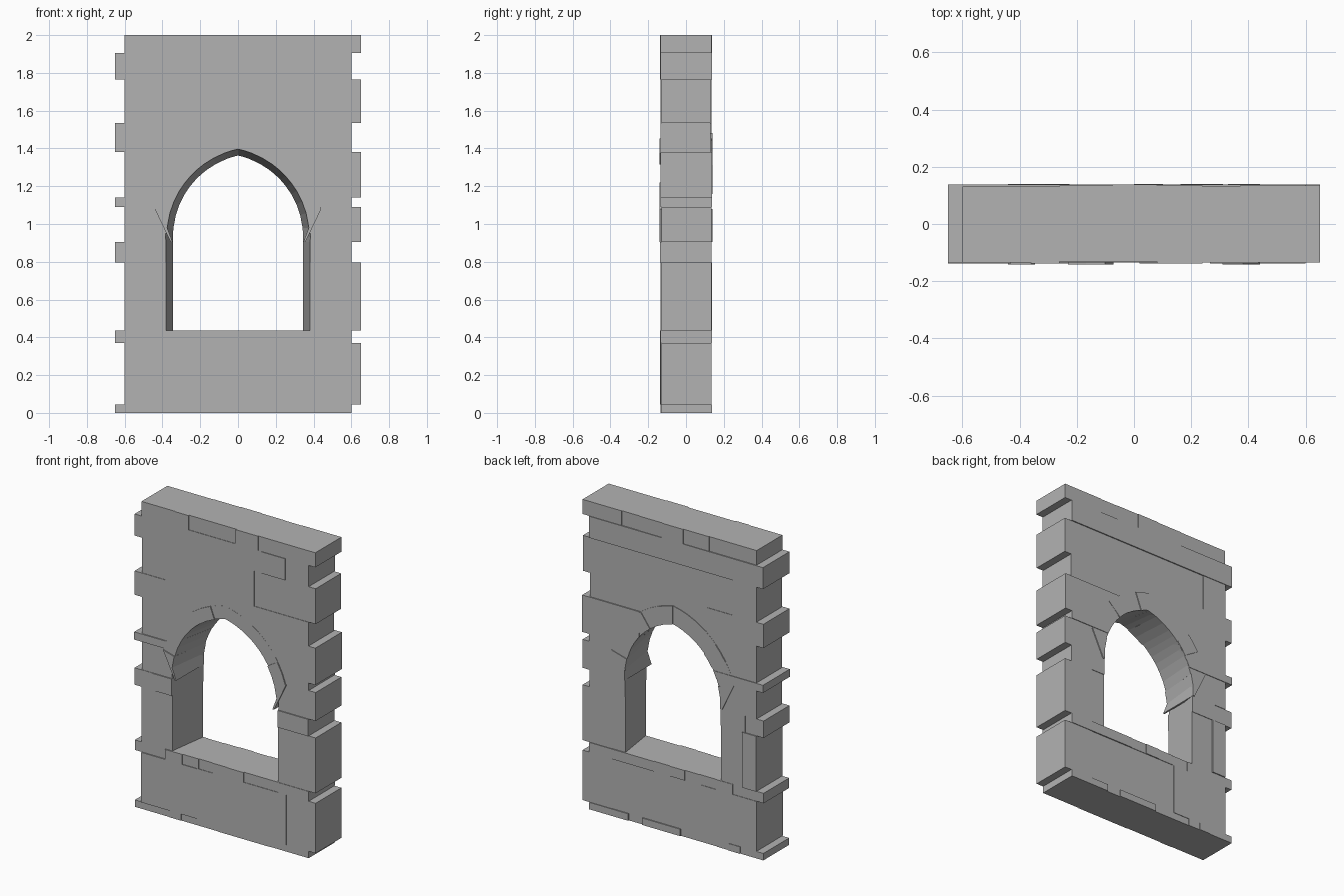
import bpy, bmesh, math, random

random.seed(4)
cube = bpy.data.objects.get("Cube")
if cube:
    bpy.data.objects.remove(cube)

stone = bpy.data.materials.new("grey_stone")
stone.use_nodes = True
COLOUR = (0.45, 0.45, 0.45, 1)
stone.diffuse_color = COLOUR
bsdf = stone.node_tree.nodes["Principled BSDF"]
bsdf.inputs["Base Color"].default_value = COLOUR
bsdf.inputs["Roughness"].default_value = 0.9

DEPTH = 0.137            # half thickness of the wall
CX, SPRING = 0.099, 0.93  # offset and height of the arch centres
R_BACK, R_FRONT, R_OUT = 0.444, 0.477, 0.56


def loft(name, front, back, y0, y1):
    """Solid between a front outline and a back outline of (x, z) points."""
    bm = bmesh.new()
    a = [bm.verts.new((x, y0, z)) for x, z in front]
    b = [bm.verts.new((x, y1, z)) for x, z in back]
    bm.faces.new(a)
    bm.faces.new(b[::-1])
    for i in range(len(a)):
        j = (i + 1) % len(a)
        bm.faces.new((a[j], a[i], b[i], b[j]))
    bmesh.ops.recalc_face_normals(bm, faces=bm.faces)
    mesh = bpy.data.meshes.new(name)
    bm.to_mesh(mesh)
    bm.free()
    mesh.materials.append(stone)
    ob = bpy.data.objects.new(name, mesh)
    bpy.context.collection.objects.link(ob)
    return ob


def on_arch(deg, r, side=-1):
    """Point on the arch; 180 degrees is the springing line."""
    a = math.radians(deg)
    return (-side * (CX + r * math.cos(a)), SPRING + r * math.sin(a))


def apex(r):
    return math.degrees(math.acos(-CX / r))


# Tapered opening, wider at the front, used to cut the courses
def opening(r, half):
    left = [on_arch(180 + (apex(r) - 180) * i / 10, r) for i in range(11)]
    right = [(-x, z) for x, z in left[-2::-1]]
    return ([(-half, 0.4), (-half, 0.905)] + left + right
            + [(half, 0.905), (half, 0.4)])


cutter = loft("opening_cutter", opening(R_FRONT + 0.01, 0.385),
              opening(R_BACK - 0.003, 0.34), -0.16, 0.16)
cutter.hide_render = True

# Courses of blocks, with ends stepping alternately left and right
levels = [0, .045, .37, .435, .795, .905, 1.09, 1.14, 1.38, 1.535, 1.765, 1.905, 2]
joints = {
    0: [-.485, -.4, -.315, -.2, -.055, .22, .32],
    1: [-.2, .44],
    2: [-.43, -.305, -.19, -.085, .02, .135, .38],
    3: [-.5, .44],
    4: [-.52],
    6: [-.43],
    7: [.24],
    8: [-.24],
    9: [-.43, .21],
    10: [-.35, .265, .435],
    11: [-.36, -.26, -.075, .08, .24, .37],
}
cut_blocks = []
for c, (z0, z1) in enumerate(zip(levels, levels[1:])):
    ends = (-.65, .60) if c % 2 == 0 else (-.60, .65)
    xs = [ends[0]] + joints.get(c, []) + [ends[1]]
    for k, (x0, x1) in enumerate(zip(xs, xs[1:])):
        rect = [(x0, z0), (x1, z0), (x1, z1), (x0, z1)]
        y0 = -random.choice((.131, .134, .138))
        y1 = random.choice((.131, .134, .138))
        block = loft(f"course_{c + 1}_block_{k + 1}", rect, rect, y0, y1)
        if 3 <= c <= 8:
            cut_blocks.append(block)

for block in cut_blocks:
    mod = block.modifiers.new("opening", "BOOLEAN")
    mod.operation = "DIFFERENCE"
    mod.solver = "EXACT"
    mod.object = cutter
bpy.context.view_layer.update()
graph = bpy.context.evaluated_depsgraph_get()
shapes = [bpy.data.meshes.new_from_object(b.evaluated_get(graph)) for b in cut_blocks]
for block, shape in zip(cut_blocks, shapes):
    block.modifiers.clear()
    block.data = shape
bpy.data.objects.remove(cutter)

# Arch stones on both sides, the lowest one tapering to a tip
edges = [183.3, 164.5, 149, 137, 126, 111, None]
proud = {-1: (0, 4), 1: (0, 1)}
for side, word in ((-1, "right"), (1, "left")):
    for k, (a0, a1) in enumerate(zip(edges, edges[1:])):
        def line(r, tip):
            end = a1 if a1 else apex(r)
            pts = [on_arch(a0 + (end - a0) * t / 2, r, side) for t in range(3)]
            if k == 0:
                pts[0] = on_arch(a0, tip, side)
            return pts
        outer = line(R_OUT, .456)
        if k == 0:
            del outer[1]
        front = line(R_FRONT, .446) + outer[::-1]
        back = line(R_BACK, .444) + outer[::-1]
        y0 = -.141 if k in proud[side] else -.1345
        y1 = random.choice((.135, .14))
        loft(f"{word}_arch_stone_{k + 1}", front, back, y0, y1)
